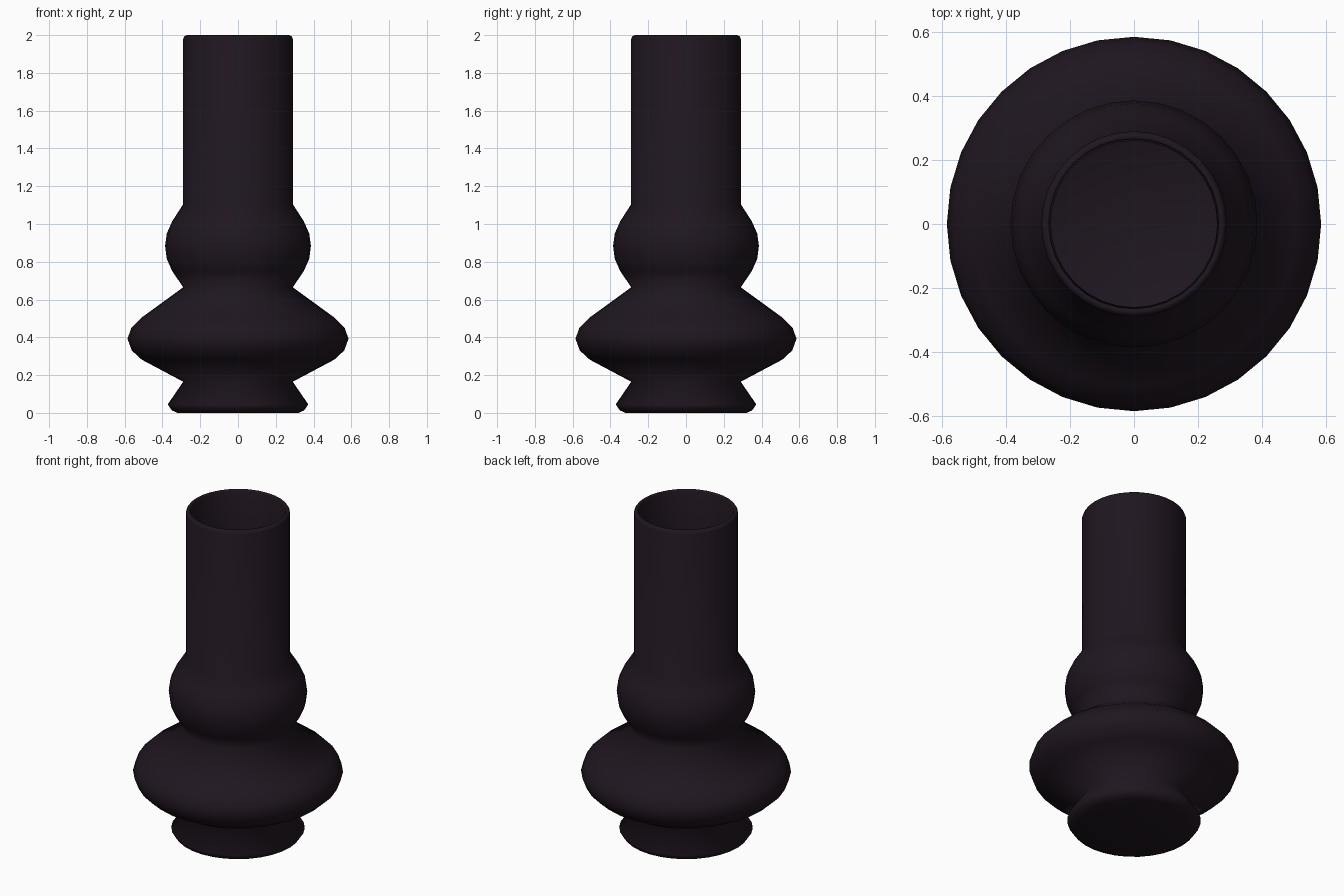
import bpy, bmesh, math

if "Cube" in bpy.data.objects:
    bpy.data.objects.remove(bpy.data.objects["Cube"])

SIDES = 32

# Outer silhouette (radius, height): foot, wide ring, bulb, straight neck, rim
outer = [(0.32, 0.0), (0.35, 0.013), (0.372, 0.045), (0.29, 0.165),
         (0.51, 0.282), (0.562, 0.33), (0.585, 0.392), (0.565, 0.45), (0.51, 0.505),
         (0.29, 0.665), (0.348, 0.75), (0.377, 0.815), (0.386, 0.885), (0.377, 0.95),
         (0.348, 1.015), (0.29, 1.105), (0.29, 1.98), (0.284, 1.993), (0.27, 2.0)]
# Inner wall follows the outer one back down to the floor
inner = [(0.265, 1.99), (0.265, 1.112), (0.325, 1.01), (0.361, 0.885), (0.325, 0.76),
         (0.26, 0.665), (0.495, 0.49), (0.56, 0.392), (0.495, 0.3),
         (0.26, 0.168), (0.335, 0.05), (0.31, 0.03)]

# Lathe the closed profile around the z axis
bm = bmesh.new()
rings = []
for r, z in outer + inner:
    rings.append([bm.verts.new((r * math.cos(2 * math.pi * i / SIDES),
                                r * math.sin(2 * math.pi * i / SIDES), z))
                  for i in range(SIDES)])
for a, b in zip(rings, rings[1:]):
    for i in range(SIDES):
        j = (i + 1) % SIDES
        bm.faces.new((a[i], a[j], b[j], b[i]))
# Underside and inner floor
bm.faces.new(rings[0][::-1])
bm.faces.new(rings[-1])
bmesh.ops.recalc_face_normals(bm, faces=bm.faces[:])
for f in bm.faces:
    f.smooth = True

mesh = bpy.data.meshes.new("vase")
bm.to_mesh(mesh)
bm.free()
vase = bpy.data.objects.new("vase", mesh)
bpy.context.collection.objects.link(vase)

# Near-black plum glaze
glaze = bpy.data.materials.new("dark_glaze")
glaze.diffuse_color = (0.014, 0.008, 0.014, 1)
glaze.use_nodes = True
glaze.node_tree.nodes["Principled BSDF"].inputs["Base Color"].default_value = glaze.diffuse_color
mesh.materials.append(glaze)
